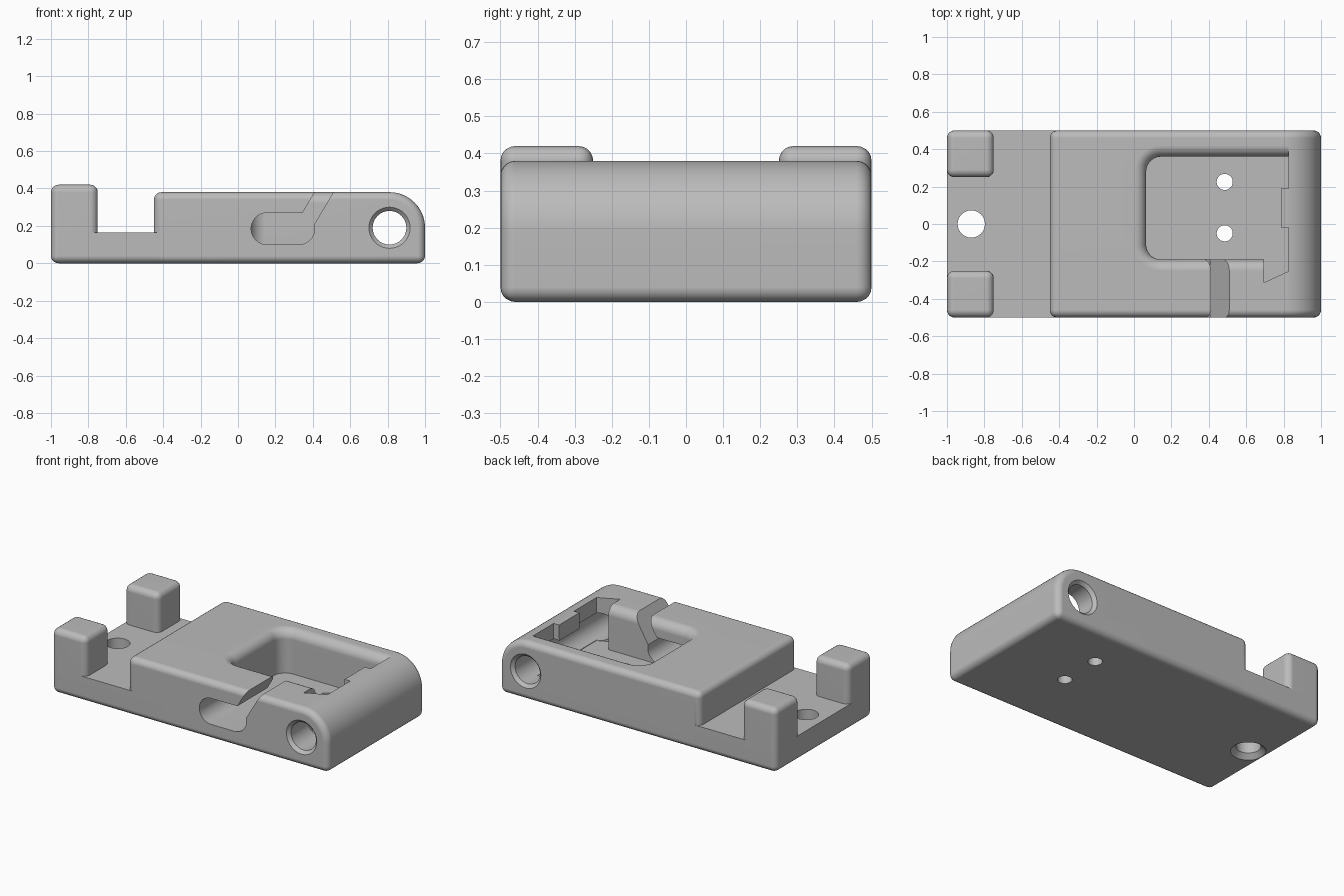
import bpy, bmesh
from math import sin, cos, pi, radians

if "Cube" in bpy.data.objects:
    bpy.data.objects.remove(bpy.data.objects["Cube"])

FILLET = 0.04
grey = bpy.data.materials.new("satin grey")
grey.use_nodes = True
grey.diffuse_color = (0.5, 0.5, 0.5, 1)
grey.node_tree.nodes["Principled BSDF"].inputs["Base Color"].default_value = (0.5, 0.5, 0.5, 1)


def arc(cx, cy, r, start, end, n=10):
    steps = [radians(start + (end - start) * i / n) for i in range(n + 1)]
    return [(cx + r * cos(a), cy + r * sin(a)) for a in steps]


def loft(name, rings, round_edge=None):
    """Skin equal-length rings, cap both ends, optionally round chosen sharp edges."""
    bm = bmesh.new()
    loops = [[bm.verts.new(p) for p in ring] for ring in rings]
    for a, b in zip(loops, loops[1:]):
        for i in range(len(a)):
            j = (i + 1) % len(a)
            bm.faces.new((a[i], a[j], b[j], b[i]))
    bm.faces.new(loops[0])
    bm.faces.new(loops[-1])
    bmesh.ops.recalc_face_normals(bm, faces=bm.faces)
    if round_edge:
        edges = [e for e in bm.edges if e.calc_face_angle() > 0.5
                 and round_edge((e.verts[0].co + e.verts[1].co) / 2)]
        bmesh.ops.bevel(bm, geom=edges, offset=FILLET, segments=5, profile=0.5,
                        affect='EDGES', clamp_overlap=False)
    mesh = bpy.data.meshes.new(name)
    bm.to_mesh(mesh)
    bm.free()
    mesh.materials.append(grey)
    obj = bpy.data.objects.new(name, mesh)
    bpy.context.collection.objects.link(obj)
    return obj


def along_y(name, profile, y0, y1, round_edge=None):
    return loft(name, [[(x, y, z) for x, z in profile] for y in (y0, y1)], round_edge)


def box(name, x0, x1, y0, y1, z0, z1, round_edge):
    return along_y(name, [(x0, z0), (x1, z0), (x1, z1), (x0, z1)], y0, y1, round_edge)


def turned(name, cx, cy, axis, stations):
    """Round cutter along z or y from (distance, radius) stations."""
    rings = []
    for d, r in stations:
        circle = arc(cx, cy, r, 0, 360, 40)[:-1]
        rings.append([(u, v, d) if axis == 'Z' else (u, d, v) for u, v in circle])
    return loft(name, rings)


def cut(obj, *cutters):
    bpy.context.view_layer.objects.active = obj
    for cutter in cutters:
        cutter.hide_render = True
        mod = obj.modifiers.new("cut", 'BOOLEAN')
        mod.operation, mod.solver, mod.object = 'DIFFERENCE', 'EXACT', cutter
        bpy.ops.object.modifier_apply(modifier=mod.name)
        bpy.data.objects.remove(cutter)


# Main block with its large rounded nose
profile = [(-0.45, 0), (1, 0)] + arc(0.81, 0.19, 0.19, 0, 90, 16) + [(-0.45, 0.38)]
block = along_y("main_block", profile, -0.5, 0.5,
                lambda c: not (c.x < -0.44 and c.z < 0.01))

# Low shelf and the two corner posts
shelf = box("rear_shelf", -1, -0.41, -0.5, 0.5, 0, 0.165,
            lambda c: c.x < -0.42 and c.z < 0.16)
posts = [box(side + "_post", -1, -0.75, y, y + 0.25, 0.165, 0.42, lambda c: c.z > 0.17)
         for side, y in (("right", -0.5), ("left", 0.25))]


# Pocket with a flared rim, a retaining tab and a pointed relief
def pocket_ring(o, z):
    left, front, back, r = 0.145, -0.19 - o, 0.36 + o, 0.08 + o
    outline = arc(left, back - r, r, 180, 90) + [
        (0.825, back), (0.825, 0.19), (0.785, 0.19), (0.785, -0.02), (0.825, -0.02),
        (0.825, -0.253), (0.695, -0.313), (0.695, front)]
    outline += arc(left, front + r, r, 270, 180)
    return [(x, y, z) for x, y in outline]


flare = [(0.06 * (1 - cos(t * pi / 16)), 0.32 + 0.06 * sin(t * pi / 16)) for t in range(9)]
pocket = loft("pocket_cutter", [pocket_ring(o, z) for o, z in [(0, 0.098)] + flare + [(0.06, 0.45)]])

# Side slot with its slanted entry channel
slot_profile = (arc(0.155, 0.185, 0.085, 270, 90, 16) + [(0.345, 0.27), (0.452, 0.45), (0.551, 0.45)]
                + arc(0.325, 0.185, 0.085, 15, -90))
slot = along_y("slot_cutter", slot_profile, -0.6, -0.1)

# Cross bore with chamfered mouths, and two floor holes
bore = turned("bore_cutter", 0.81, 0.19, 'Y',
              [(-0.52, 0.13), (-0.48, 0.09), (0.48, 0.09), (0.52, 0.13)])
pins = [turned("pin_cutter", 0.485, y, 'Z', [(-0.1, 0.043), (0.2, 0.043)]) for y in (-0.05, 0.225)]
cut(block, pocket, slot, bore, *pins)

# Countersunk screw hole in the shelf
cut(shelf, turned("screw_cutter", -0.87, 0, 'Z',
                  [(-0.02, 0.125), (0.03, 0.073), (0.3, 0.073)]))

# Smooth the fillets while keeping the flats crisp
for obj in [block, shelf] + posts:
    bpy.ops.object.select_all(action='DESELECT')
    obj.select_set(True)
    bpy.context.view_layer.objects.active = obj
    bpy.ops.object.shade_smooth_by_angle(angle=radians(30))
    weighted = obj.modifiers.new("weighted normals", 'WEIGHTED_NORMAL')
    weighted.keep_sharp = True
